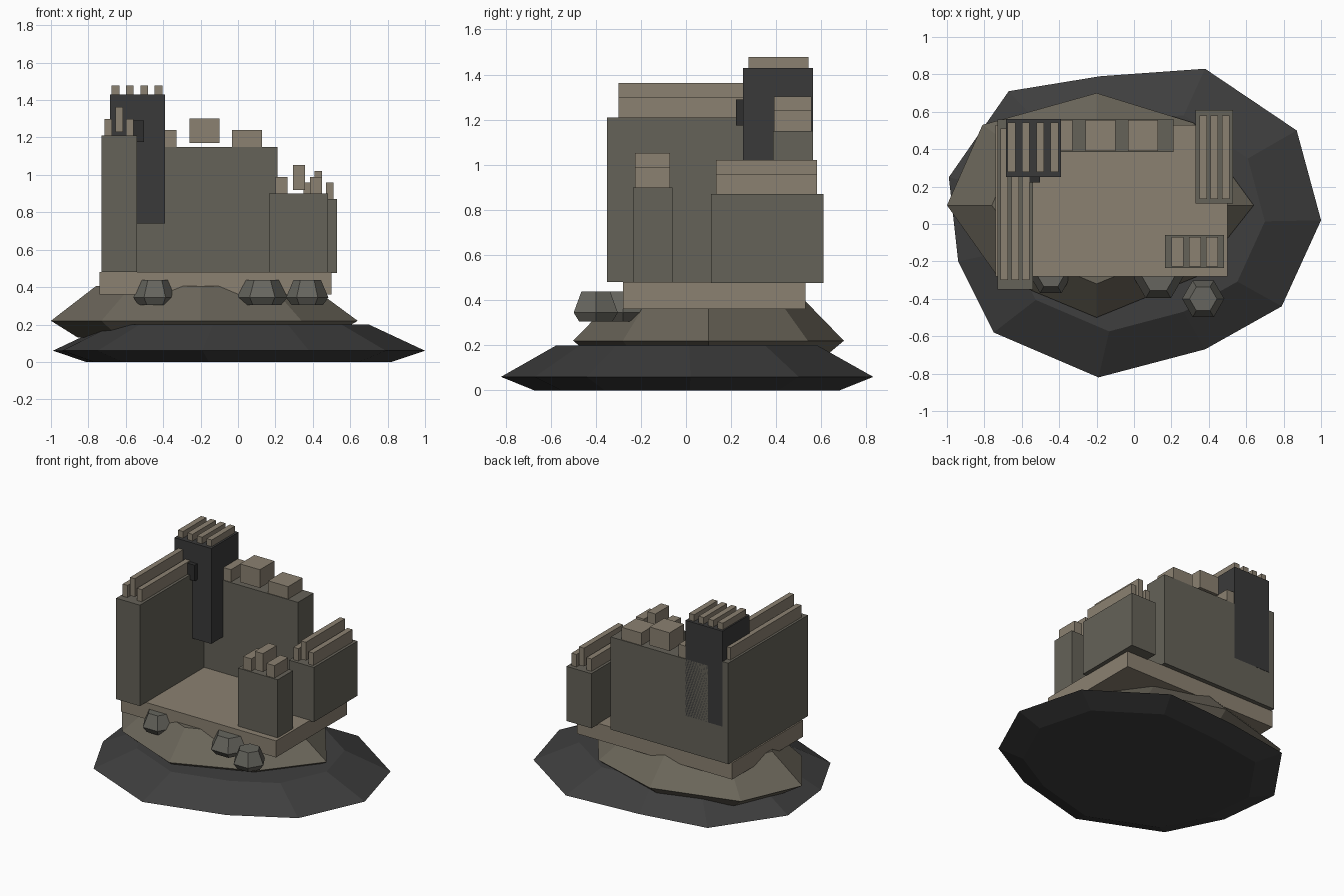
import bpy, bmesh, math

if "Cube" in bpy.data.objects:
    bpy.data.objects.remove(bpy.data.objects["Cube"])


def material(name, rgb):
    m = bpy.data.materials.new(name)
    lin = [((c / 255 + 0.055) / 1.055) ** 2.4 for c in rgb]
    m.diffuse_color = (*lin, 1)
    m.use_nodes = True
    m.node_tree.nodes["Principled BSDF"].inputs["Base Color"].default_value = m.diffuse_color
    return m


TAN = material("tan stone", (139, 129, 113))
WALL = material("grey wall stone", (101, 98, 88))
ROCK = material("brown rock", (107, 102, 90))
BOULDER = material("grey boulder", (102, 101, 94))
DARK = material("charcoal stone", (58, 58, 58))
BASE = material("dark ground", (62, 62, 62))
BLACK = material("window black", (46, 46, 46))


def finish(name, bm, mat):
    bmesh.ops.recalc_face_normals(bm, faces=bm.faces)
    me = bpy.data.meshes.new(name)
    bm.to_mesh(me)
    bm.free()
    me.materials.append(mat)
    ob = bpy.data.objects.new(name, me)
    bpy.context.collection.objects.link(ob)
    return ob


def box(name, x, y, z, mat):
    """Box spanning the (low, high) pairs on each axis."""
    bm = bmesh.new()
    bmesh.ops.create_cube(bm, size=1)
    for v in bm.verts:
        v.co = [(a + b) / 2 + c * (b - a) for c, (a, b) in zip(v.co, (x, y, z))]
    return finish(name, bm, mat)


def rock(name, outline, centre, rings, mat):
    """Stack scaled copies of an outline; rings are (scale, z)."""
    bm = bmesh.new()
    cx, cy = centre
    n = len(outline)
    loops = [[bm.verts.new((cx + (x - cx) * s, cy + (y - cy) * s, z)) for x, y in outline]
             for s, z in rings]
    for a, b in zip(loops, loops[1:]):
        for i in range(n):
            j = (i + 1) % n
            bm.faces.new((a[i], a[j], b[j], b[i]))
    bm.faces.new(loops[0][::-1])
    bm.faces.new(loops[-1])
    return finish(name, bm, mat)


# Ground slab and the rock mound on it
rock("ground_base",
     [(1, .02), (.87, .5), (.38, .83), (-.18, .79), (-.67, .71), (-.99, .25),
      (-.94, -.2), (-.75, -.58), (-.19, -.82), (.38, -.67), (.79, -.44)],
     (0, 0), [(.82, 0), (1, .06), (.7, .2)], BASE)
rock("rock_mound",
     [(.64, .1), (.32, .54), (-.2, .7), (-.81, .53), (-1, .1),
      (-.73, -.28), (-.2, -.5), (.34, -.28)],
     (-.2, .1), [(.82, .13), (1, .22), (.7, .405)], ROCK)

# Hexagonal boulders along the front
for i, (x, y, r) in enumerate([(-.445, -.27, .115), (.13, -.28, .135), (.37, -.4, .113)]):
    hexagon = [(x + r * math.cos(k * math.pi / 3), y + r * math.sin(k * math.pi / 3))
               for k in range(6)]
    rock(f"boulder_{i + 1}", hexagon, (x, y), [(.75, .305), (1, .345), (.65, .438)], BOULDER)

# Courtyard platform
box("platform", (-.74, .5), (-.28, .53), (.36, .48), TAN)

# Walls
box("left_wall", (-.73, -.54), (-.35, .56), (.48, 1.21), WALL)
box("back_wall", (-.57, .21), (.385, .562), (.48, 1.15), WALL)
box("right_wall", (.33, .53), (.11, .61), (.475, .87), WALL)
box("front_wall", (.165, .482), (-.235, -.06), (.48, .9), WALL)


def battlements(name, xs, width, y, z, low, high, lift):
    """Three merlons, the middle one raised."""
    for i, x in enumerate(xs):
        span = (z + lift, z + high) if i == 1 else (z, z + low)
        box(f"{name}_merlon_{i + 1}", (x, x + width), y, span, TAN)


battlements("left_wall", (-.713, -.654, -.598), .038, (-.3, .51), 1.21, .088, .152, .02)
battlements("back_wall", (-.49, -.258, -.032), .16, (.39, .556), 1.15, .09, .152, .02)
battlements("right_wall", (.35, .41, .47), .04, (.133, .58), .87, .09, .152, .02)
battlements("front_wall", (.2, .293, .385), .065, (-.226, -.07), .9, .09, .152, .02)

# Dark corner tower with its window and roof strips
box("tower", (-.685, -.39), (.252, .562), (.74, 1.43), DARK)
box("tower_window", (-.56, -.502), (.222, .26), (1.175, 1.29), BLACK)
for i in range(4):
    x = -.675 + .0765 * i
    box(f"tower_merlon_{i + 1}", (x, x + .041), (.277, .543), (1.43, 1.478), TAN)
